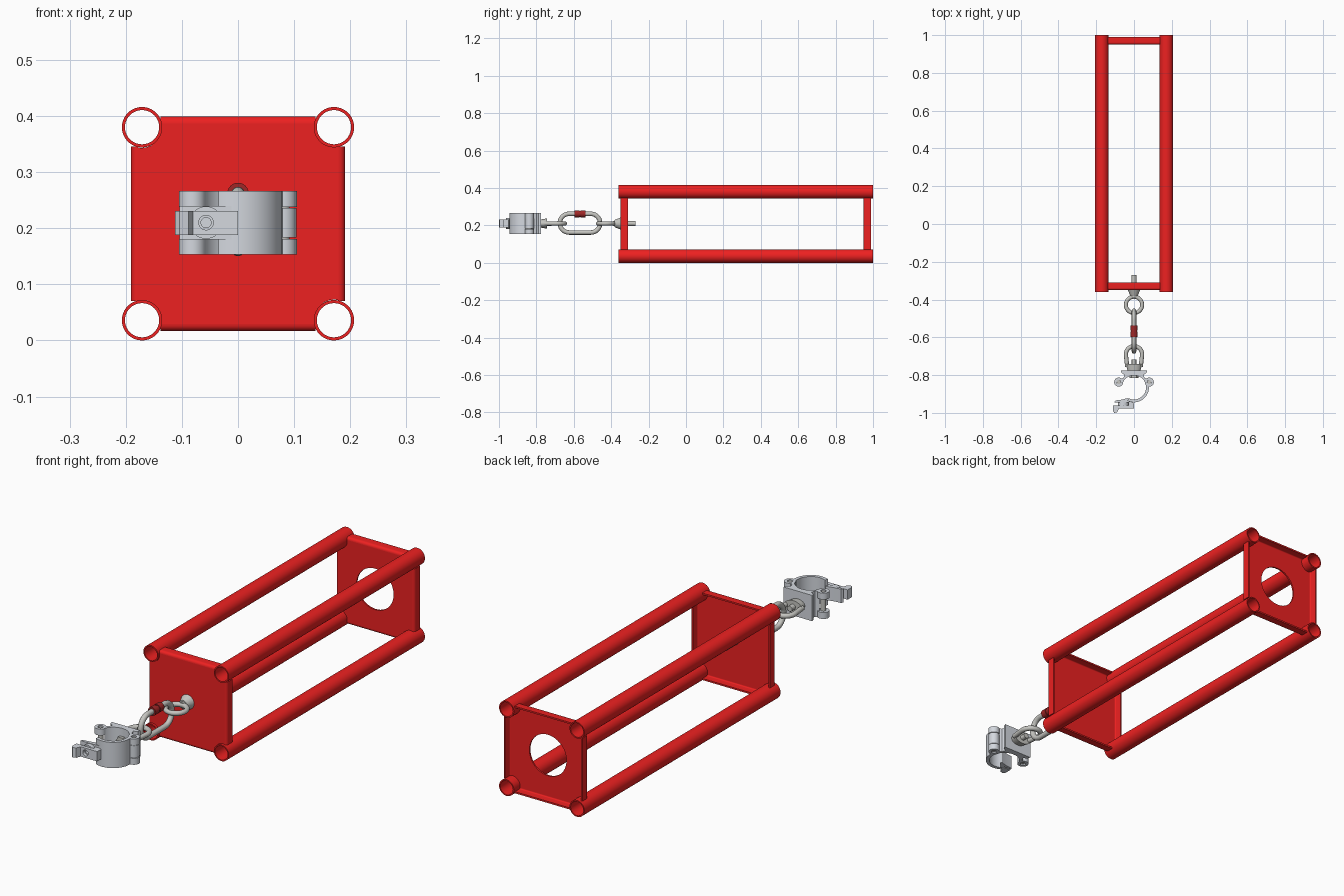
import bpy, bmesh
from math import sin, cos, pi, radians
from mathutils import Matrix

if "Cube" in bpy.data.objects:
    bpy.data.objects.remove(bpy.data.objects["Cube"])

ZC = 0.21          # height of the hardware axis
PC = 0.208         # centre height of the frame


def material(name, rgb):
    m = bpy.data.materials.new(name)
    m.diffuse_color = (*rgb, 1)
    m.use_nodes = True
    m.node_tree.nodes["Principled BSDF"].inputs["Base Color"].default_value = m.diffuse_color
    return m


RED = material("red_paint", (0.85, 0.015, 0.015))
DARK = material("dark_red", (0.35, 0.02, 0.02))
STEEL = material("steel", (0.56, 0.56, 0.53))
ALLOY = material("light_alloy", (0.66, 0.69, 0.74))


def finish(ob, mat):
    ob.data.materials.append(mat)
    bpy.ops.object.select_all(action='DESELECT')
    ob.select_set(True)
    bpy.context.view_layer.objects.active = ob
    bpy.ops.object.shade_smooth_by_angle(angle=radians(32))
    return ob


def arc(cx, cy, r, a0, a1, n=16):
    return [(cx + r * cos(radians(a0 + (a1 - a0) * i / n)),
             cy + r * sin(radians(a0 + (a1 - a0) * i / n))) for i in range(n + 1)]


def circle(cx, cy, r, n=40):
    return arc(cx, cy, r, 0, 360, n)[:-1]


def prism(name, loops, w0, w1, axis, mat):
    """Extrude outlines (first outer, others holes) from w0 to w1 along an axis."""
    put = {'x': lambda u, v, w: (w, u, v), 'y': lambda u, v, w: (u, w, v),
           'z': lambda u, v, w: (u, v, w)}[axis]
    bm = bmesh.new()
    edges = []
    for loop in loops:
        vs = [bm.verts.new(put(u, v, w0)) for u, v in loop]
        edges += [bm.edges.new((vs[i - 1], vs[i])) for i in range(len(vs))]
    bmesh.ops.triangle_fill(bm, edges=edges, use_beauty=True, normal=put(0, 0, 1))
    res = bmesh.ops.extrude_face_region(bm, geom=bm.faces[:])
    moved = [g for g in res['geom'] if isinstance(g, bmesh.types.BMVert)]
    bmesh.ops.translate(bm, verts=moved, vec=put(0, 0, w1 - w0))
    bmesh.ops.recalc_face_normals(bm, faces=bm.faces[:])
    me = bpy.data.meshes.new(name)
    bm.to_mesh(me)
    bm.free()
    ob = bpy.data.objects.new(name, me)
    bpy.context.collection.objects.link(ob)
    return finish(ob, mat)


def bar(name, pts, r, mat, cyclic=True):
    """Round bar bent along a path."""
    cu = bpy.data.curves.new(name, 'CURVE')
    cu.dimensions = '3D'
    cu.bevel_depth, cu.bevel_resolution, cu.use_fill_caps = r, 4, True
    sp = cu.splines.new('POLY')
    sp.points.add(len(pts) - 1)
    for p, co in zip(sp.points, pts):
        p.co = (*co, 1)
    sp.use_cyclic_u = cyclic
    ob = bpy.data.objects.new(name, cu)
    bpy.context.collection.objects.link(ob)
    bpy.ops.object.select_all(action='DESELECT')
    ob.select_set(True)
    bpy.context.view_layer.objects.active = ob
    bpy.ops.object.convert(target='MESH')
    return finish(bpy.context.object, mat)


def cone(name, y0, y1, r0, r1, mat, zscale=1.0):
    bpy.ops.mesh.primitive_cone_add(vertices=40, radius1=r0, radius2=r1, depth=y1 - y0)
    ob = bpy.context.object
    ob.name = name
    ob.data.transform(Matrix.Translation((0, (y0 + y1) / 2, ZC))
                      @ Matrix.Diagonal((1, 1, zscale, 1)) @ Matrix.Rotation(-pi / 2, 4, 'X'))
    return finish(ob, mat)


# four long frame tubes
TX, TZ, TR = 0.171, 0.172, 0.036
for sx in (-1, 1):
    for sz in (-1, 1):
        c = (sx * TX, PC + sz * TZ)
        prism("frame_tube", [circle(*c, TR), circle(*c, 0.0305)], -0.36, 1.0, 'y', RED)

# end plates, notched around the tubes, with flanges folded backwards
H, B, T = 0.191, 0.012, 0.007
for label, y0, hole in (("front", -0.35, None), ("back", 0.95, 0.09)):
    outline = []
    for k in range(4):
        a = k * pi / 2
        for x, z in arc(TX, TZ, TR, 302, 148, 10):
            x, z = min(x, H - B), min(z, H - B)
            outline.append((x * cos(a) - z * sin(a), x * sin(a) + z * cos(a)))
    loops = [outline] + ([circle(0, 0, hole, 56)] if hole else [])
    plate = prism(label + "_plate", loops, 0, T, 'y', RED)
    plate.location = (0, y0, PC)
    bend = [(0, H - B)] + arc(B, H - B, B, 180, 90, 6)[1:]
    inner = arc(B, H - B, B - T, 90, 180, 6)
    prof = bend + [(0.04, H), (0.04, H - T)] + inner
    for k in range(4):
        fl = prism(label + "_plate_flange", [prof], -0.138, 0.138, 'x', RED)
        fl.location = (0, y0, PC)
        fl.rotation_euler = (0, k * pi / 2, 0)

# eye bolt through the front plate
prism("eye_bolt_shank", [circle(0, ZC, 0.013, 24)], -0.39, -0.27, 'y', STEEL)
cone("eye_bolt_collar", -0.382, -0.35, 0.019, 0.032, STEEL)
bar("eye_bolt_ring", [(x, y, ZC) for x, y in circle(0, -0.428, 0.043, 48)], 0.0105, STEEL)

# oval quick link with its screw sleeve
link = arc(-0.509, ZC + 0.002, 0.05, -90, 90) + arc(-0.625, ZC + 0.002, 0.05, 90, 270)
bar("quick_link", [(0, y, z) for y, z in link], 0.012, STEEL)
for y0, y1 in ((-0.597, -0.570), (-0.564, -0.537)):
    prism("link_sleeve", [circle(0, ZC + 0.052, 0.019, 24)], y0, y1, 'y', DARK)
prism("link_sleeve_core", [circle(0, ZC + 0.052, 0.016, 24)], -0.572, -0.562, 'y', DARK)

# eye nut joining the link to the clamp
loop = [(-0.036, -0.755)] + arc(0, -0.69, 0.043, 190, -10, 28) + [(0.036, -0.755)]
bar("eye_nut_loop", [(x, y, ZC) for x, y in loop], 0.011, STEEL, False)
cone("eye_nut_base", -0.778, -0.742, 0.034, 0.043, STEEL, 0.64)
prism("clamp_bolt", [circle(0, ZC, 0.012, 24)], -0.805, -0.718, 'y', STEEL)
prism("clamp_bolt_head", [circle(0, ZC, 0.024, 6)], -0.815, -0.797, 'y', STEEL)

# clamp saddle: flat back, half-round seat
CY, Z0, Z1 = -0.865, 0.153, 0.266
side = [(0.07, -0.775), (0.066, -0.789), (0.05, -0.798), (0.056, -0.815), (0.072, -0.822)]
saddle = side + arc(0, CY, 0.064, 22, 158, 28) + [(-x, y) for x, y in reversed(side)]
prism("clamp_saddle", [saddle], Z0, Z1, 'z', ALLOY)

# hinge knuckles on both sides, the middle one on the right belongs to the arm
for sx in (-1, 1):
    c = (sx * 0.081, -0.837)
    for z0, z1 in ((Z0, 0.181), (0.238, Z1)):
        prism("clamp_knuckle", [circle(*c, 0.024, 28), circle(*c, 0.011, 28)], z0, z1, 'z', ALLOY)
    prism("hinge_pin", [circle(*c, 0.0108, 20)], Z0 + 0.006, Z1 - 0.006, 'z', STEEL)
prism("arm_knuckle", [circle(0.081, -0.837, 0.023, 28)], 0.183, 0.236, 'z', ALLOY)

# hinged arm with its tail
prism("clamp_arm", [arc(0, CY, 0.079, 8, -116, 32) + arc(0, CY, 0.064, -116, 8, 32)],
      Z0, Z1, 'z', ALLOY)
tail = [(-0.01, -0.931), (-0.035, -0.922), (-0.065, -0.930), (-0.098, -0.934),
        (-0.104, -0.944), (-0.07, -0.944), (-0.035, -0.944), (-0.01, -0.943)]
prism("arm_tail", [tail], ZC - 0.03, ZC + 0.03, 'z', ALLOY)

# locking tongue with bolt hole
prism("tongue_washer", [circle(-0.057, ZC, 0.029, 32), circle(-0.057, ZC, 0.009, 32)],
      -0.962, -0.943, 'y', ALLOY)
prism("tongue_plate", [[(-0.112, 0.188), (0, 0.188), (0, 0.231), (-0.112, 0.231)],
                       circle(-0.057, ZC, 0.013, 28)], -0.976, -0.960, 'y', ALLOY)
foot = [(-0.112, -0.972), (-0.112, -0.99), (-0.104, -1.0), (-0.088, -0.996),
        (-0.080, -0.975)]
prism("tongue_foot", [foot], 0.188, 0.231, 'z', ALLOY)
heel = [(-0.03, -0.962), (0, -0.962), (0, -0.95), (-0.012, -0.943), (-0.03, -0.943)]
prism("tongue_heel", [heel], 0.188, 0.231, 'z', ALLOY)
